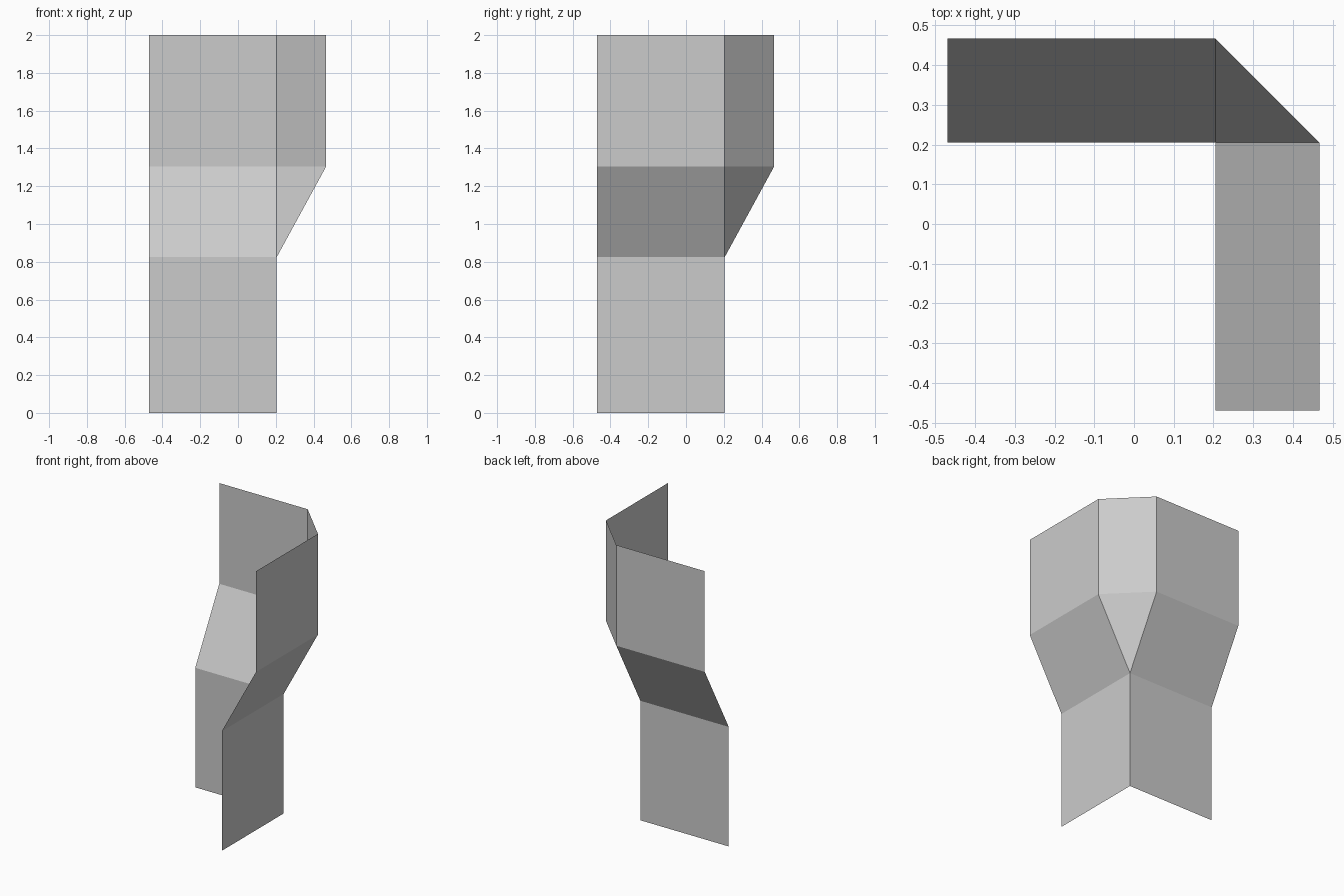
import bpy
import bmesh

cube = bpy.data.objects.get("Cube")
if cube:
    bpy.data.objects.remove(cube, do_unlink=True)

grey = bpy.data.materials.new("plain grey")
grey.use_nodes = True
colour = (0.6, 0.6, 0.6, 1)
grey.diffuse_color = colour
grey.node_tree.nodes["Principled BSDF"].inputs["Base Color"].default_value = colour

END, INNER, OUTER = -0.47, 0.205, 0.467
# Section of each wing: offset from the inner corner line, height
SECTION = [(INNER, 0), (INNER, 0.825), (OUTER, 1.305), (OUTER, 2)]

bm = bmesh.new()


def add_wing(place):
    """Sweep the bent section along one straight wing; return its corner column."""
    ends = [bm.verts.new(place(END, off, z)) for off, z in SECTION]
    corner = [bm.verts.new(place(INNER, off, z)) for off, z in SECTION]
    for i in range(len(SECTION) - 1):
        bm.faces.new((ends[i], corner[i], corner[i + 1], ends[i + 1]))
    return corner


# Two wings at right angles, mirrored across the corner diagonal
back = add_wing(lambda along, off, z: (along, off, z))
side = add_wing(lambda along, off, z: (off, along, z))

# Chamfered corner: upper panel and the triangle tapering to the lower fold
bm.faces.new((back[2], side[2], side[3], back[3]))
bm.faces.new((back[1], side[2], back[2]))

bmesh.ops.remove_doubles(bm, verts=bm.verts[:], dist=0.001)
bmesh.ops.recalc_face_normals(bm, faces=bm.faces[:])

# Turn the sheet so that it faces the inside of the corner
bm.normal_update()
if sum(f.normal.x + f.normal.y for f in bm.faces) > 0:
    bmesh.ops.reverse_faces(bm, faces=bm.faces[:])

mesh = bpy.data.meshes.new("corner_wall")
bm.to_mesh(mesh)
bm.free()
mesh.materials.append(grey)
wall = bpy.data.objects.new("corner_wall", mesh)
bpy.context.collection.objects.link(wall)
